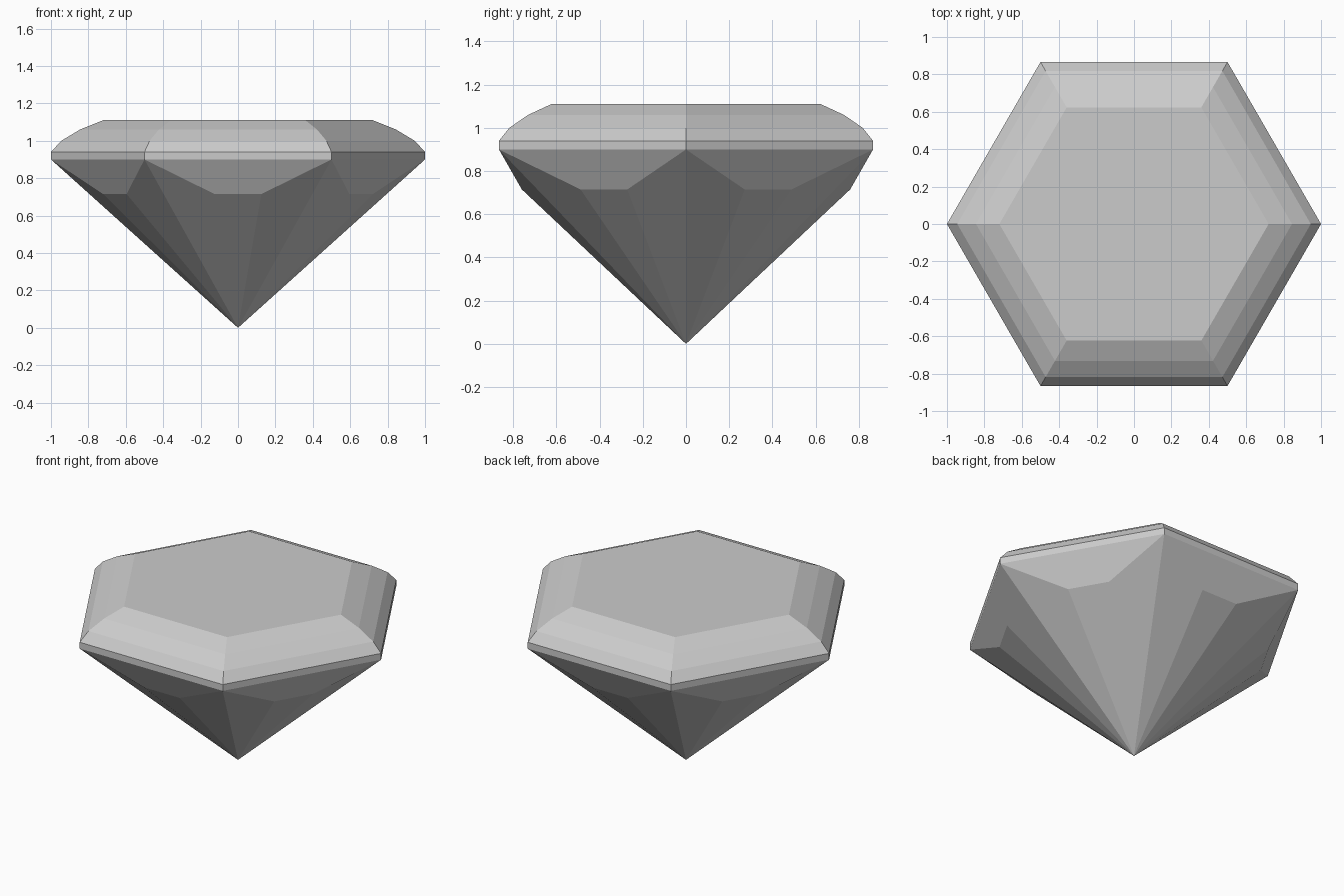
import bpy
import bmesh
from math import cos, sin, pi

old = bpy.data.objects.get("Cube")
if old:
    bpy.data.objects.remove(old, do_unlink=True)

SIDES = 6
STEP = 2 * pi / SIDES

# One grey stone colour
stone = bpy.data.materials.new("stone_grey")
stone.use_nodes = True
grey = (0.6, 0.6, 0.6, 1)
stone.diffuse_color = grey
stone.node_tree.nodes["Principled BSDF"].inputs["Base Color"].default_value = grey

bm = bmesh.new()


def ring(radius, z):
    return [bm.verts.new((radius * cos(i * STEP), radius * sin(i * STEP), z))
            for i in range(SIDES)]


def side_point(i, out, along, z):
    """Point on side i, given by distance outwards and along the side."""
    a = (i + 0.5) * STEP
    return bm.verts.new((out * cos(a) - along * sin(a),
                         out * sin(a) + along * cos(a), z))


# Girdle and bevelled crown, from the bottom up
profile = [(1, 0.90), (1, 0.94), (0.945, 1.0), (0.845, 1.06), (0.72, 1.11)]
rings = [ring(r, z) for r, z in profile]
for low, high in zip(rings, rings[1:]):
    for i in range(SIDES):
        j = (i + 1) % SIDES
        bm.faces.new((low[i], low[j], high[j], high[i]))
bm.faces.new(rings[-1])

# Pavilion: a trapezoid and three long facets under each side
tip = bm.verts.new((0, 0, 0))
girdle = rings[0]
for i in range(SIDES):
    a, b = girdle[i], girdle[(i + 1) % SIDES]
    p = side_point(i, 0.76, -0.125, 0.715)
    q = side_point(i, 0.76, 0.125, 0.715)
    for corners in ((a, p, q, b), (p, tip, q), (a, tip, p), (q, tip, b)):
        bm.faces.new(corners)

bmesh.ops.recalc_face_normals(bm, faces=bm.faces)
mesh = bpy.data.meshes.new("cut_gem")
bm.to_mesh(mesh)
bm.free()
mesh.materials.append(stone)
gem = bpy.data.objects.new("cut_gem", mesh)
bpy.context.collection.objects.link(gem)
